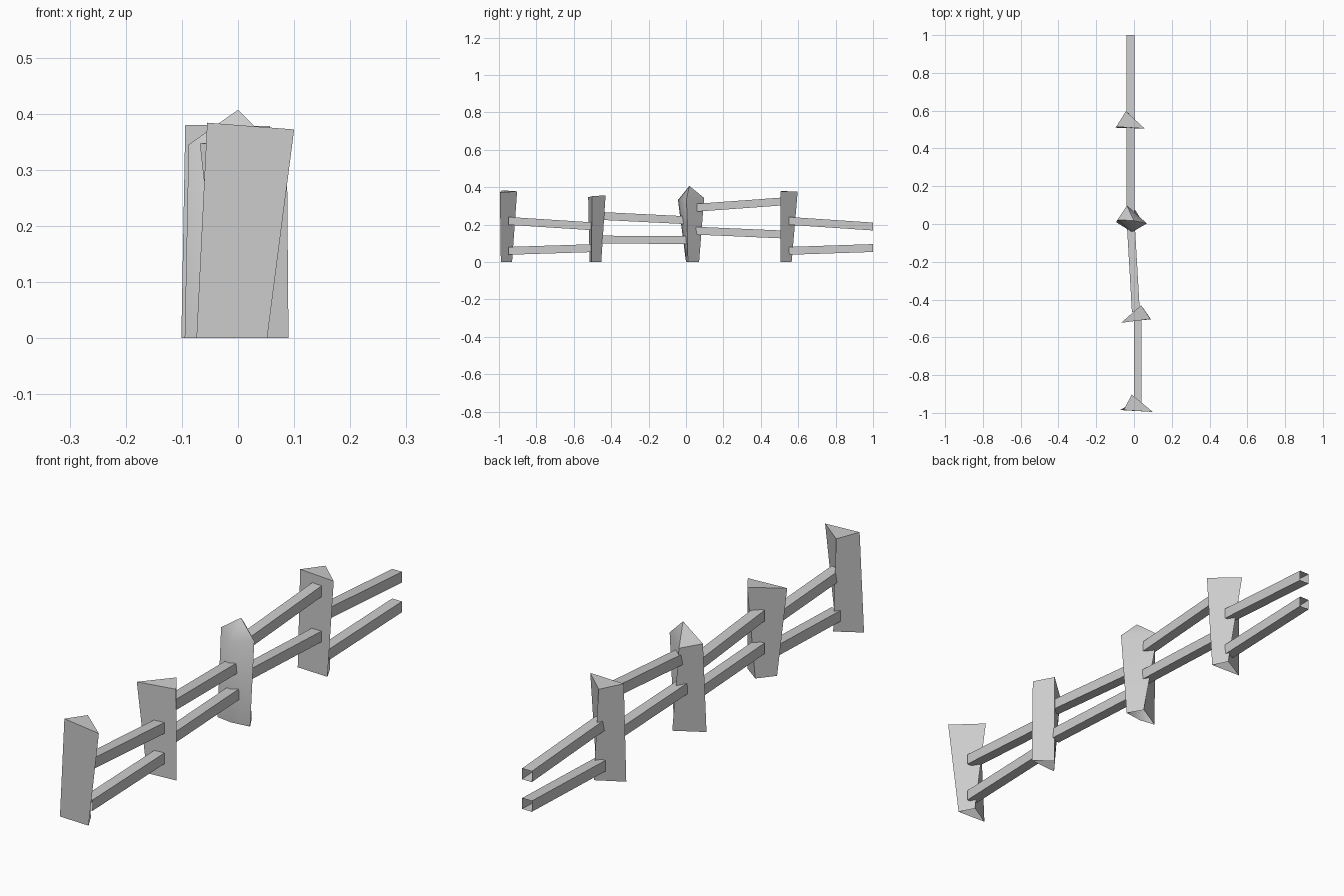
import bpy, math

if "Cube" in bpy.data.objects:
    bpy.data.objects.remove(bpy.data.objects["Cube"])


def make_object(name, verts, faces, smooth=False):
    mesh = bpy.data.meshes.new(name)
    mesh.from_pydata(verts, [], faces)
    mesh.update()
    obj = bpy.data.objects.new(name, mesh)
    bpy.context.collection.objects.link(obj)
    if smooth:
        bpy.ops.object.select_all(action='DESELECT')
        bpy.context.view_layer.objects.active = obj
        obj.select_set(True)
        bpy.ops.object.shade_smooth_by_angle(angle=math.radians(50))
    return obj


def post(name, bottom, top, peak=None):
    """Leaning split-log post: open bottom, counter-clockwise rings, optional peak."""
    n = len(bottom)
    verts = [(x, y, 0) for x, y in bottom] + list(top)
    faces = [(i, (i + 1) % n, n + (i + 1) % n, n + i) for i in range(n)]
    if peak:
        verts.append(peak)
        faces += [(n + i, n + (i + 1) % n, 2 * n) for i in range(n)]
    else:
        faces.append(tuple(range(n, 2 * n)))
    make_object(name, verts, faces, True)


def rail(name, start, end, width=0.042, height=0.042):
    """Square rail, open at both ends."""
    w, h = width / 2, height / 2
    ring = [(-w, -h), (w, -h), (w, h), (-w, h)]
    verts = [(p[0] + dx, p[1], p[2] + dz) for p in (start, end) for dx, dz in ring]
    faces = [(i, i + 4, (i + 1) % 4 + 4, (i + 1) % 4) for i in range(4)]
    make_object(name, verts, faces)


# Posts: three-sided wedges, one with a pointed top
post("post_front",
     [(-0.074, -0.985), (0.052, -0.99), (0.02, -0.93)],
     [(-0.055, -0.985, 0.384), (0.1, -0.995, 0.372), (-0.012, -0.903, 0.378)])
post("post_second",
     [(-0.03, -0.515), (0.09, -0.505), (0.02, -0.453)],
     [(-0.068, -0.523, 0.347), (0.087, -0.503, 0.352), (0.038, -0.43, 0.357)])
post("post_pointed",
     [(-0.095, 0.01), (-0.03, 0.0), (0.045, 0.01), (0.01, 0.07)],
     [(-0.088, 0.022, 0.345), (-0.01, -0.043, 0.332),
      (0.068, 0.003, 0.34), (-0.038, 0.097, 0.343)],
     (0.0, 0.018, 0.407))
post("post_fourth",
     [(-0.101, 0.51), (0.03, 0.505), (0.0, 0.565)],
     [(-0.094, 0.515, 0.38), (0.057, 0.505, 0.378), (-0.043, 0.597, 0.376)])

# Rails: (y, x) ends of each bay, then upper and lower heights at both ends
bays = [
    ((-0.95, 0.02), (-0.48, 0.02), (0.22, 0.19), (0.06, 0.075)),
    ((-0.465, 0.01), (0.02, -0.018), (0.247, 0.223), (0.12, 0.118)),
    ((0.045, -0.018), (0.53, -0.018), (0.29, 0.325), (0.168, 0.147)),
    ((0.55, -0.018), (1.0, -0.018), (0.22, 0.19), (0.06, 0.075)),
]
for n, ((y0, x0), (y1, x1), upper, lower) in enumerate(bays, 1):
    for label, (z0, z1) in (("upper", upper), ("lower", lower)):
        rail(f"{label}_rail_{n}", (x0, y0, z0), (x1, y1, z1))
